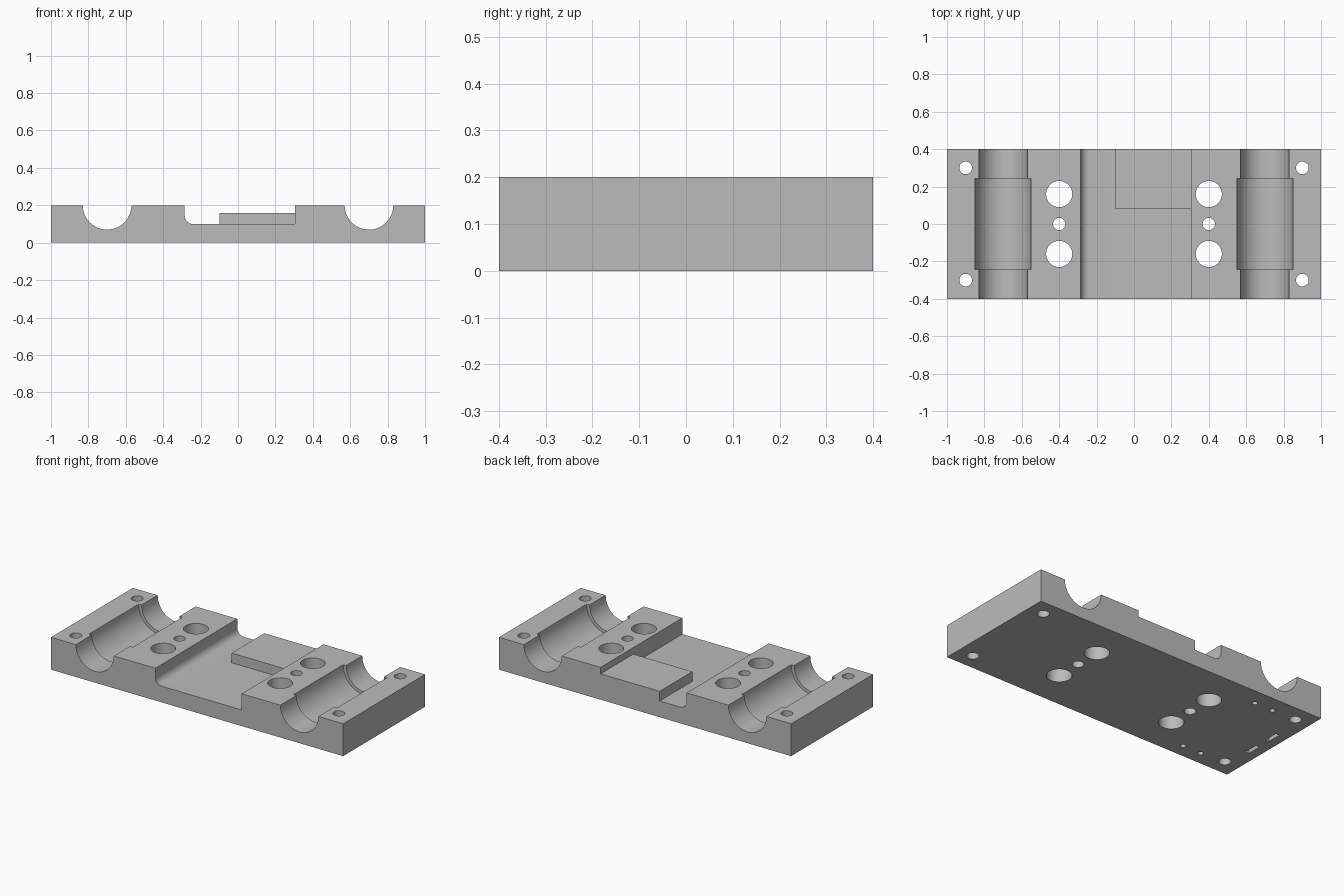
import bpy
import bmesh
from math import sin, cos, pi
from mathutils import Matrix, Vector

if "Cube" in bpy.data.objects:
    bpy.data.objects.remove(bpy.data.objects["Cube"], do_unlink=True)

LENGTH, DEPTH, HEIGHT = 2.0, 0.8, 0.2
FLOOR = 0.1
GROOVE_X, GROOVE_R, RECESS_R = 0.7, 0.13, 0.15
WALL_L, WALL_R, FILLET = -0.285, 0.305, 0.045

grey = bpy.data.materials.new("machined grey")
grey.use_nodes = True
grey.diffuse_color = (0.5, 0.5, 0.5, 1)
grey.node_tree.nodes["Principled BSDF"].inputs["Base Color"].default_value = (0.5, 0.5, 0.5, 1)


def make_object(name, bm):
    bmesh.ops.recalc_face_normals(bm, faces=bm.faces)
    mesh = bpy.data.meshes.new(name)
    bm.to_mesh(mesh)
    bm.free()
    obj = bpy.data.objects.new(name, mesh)
    obj.data.materials.append(grey)
    bpy.context.collection.objects.link(obj)
    return obj


def arc(cx, cz, r, start, end, steps):
    angles = [start + (end - start) * i / steps for i in range(steps + 1)]
    return [(cx + r * cos(a), cz + r * sin(a)) for a in angles]


def add_box(bm, low, high):
    low, high = Vector(low), Vector(high)
    matrix = Matrix.Translation((low + high) / 2) @ Matrix.Diagonal((*(high - low), 1))
    bmesh.ops.create_cube(bm, size=1, matrix=matrix)


def add_drill(bm, x, y, r, top):
    bottom = -0.05
    bmesh.ops.create_cone(bm, cap_ends=True, segments=32, radius1=r, radius2=r,
                          depth=top - bottom,
                          matrix=Matrix.Translation((x, y, (top + bottom) / 2)))


# Block profile: two bearing grooves and a channel with one filleted corner
profile = [(-LENGTH / 2, 0), (-LENGTH / 2, HEIGHT)]
profile += arc(-GROOVE_X, HEIGHT, GROOVE_R, pi, 2 * pi, 24)
profile += [(WALL_L, HEIGHT)]
profile += arc(WALL_L + FILLET, FLOOR + FILLET, FILLET, pi, 1.5 * pi, 8)
profile += [(WALL_R, FLOOR), (WALL_R, HEIGHT)]
profile += arc(GROOVE_X, HEIGHT, GROOVE_R, pi, 2 * pi, 24)
profile += [(LENGTH / 2, HEIGHT), (LENGTH / 2, 0)]

bm = bmesh.new()
face = bm.faces.new([bm.verts.new((x, -DEPTH / 2, z)) for x, z in profile])
swept = bmesh.ops.extrude_face_region(bm, geom=[face])
verts = [v for v in swept["geom"] if isinstance(v, bmesh.types.BMVert)]
bmesh.ops.translate(bm, verts=verts, vec=(0, DEPTH, 0))
block = make_object("base_block", bm)

# Cutters: wider bearing seats, through holes and blind pockets underneath
bm = bmesh.new()
for side in (-1, 1):
    seat = Matrix.Translation((side * GROOVE_X, 0, HEIGHT)) @ Matrix.Rotation(pi / 2, 4, "X")
    bmesh.ops.create_cone(bm, cap_ends=True, segments=48, radius1=RECESS_R,
                          radius2=RECESS_R, depth=0.485, matrix=seat)
    add_drill(bm, side * 0.4, 0, 0.033, 0.3)
    for end in (-1, 1):
        add_drill(bm, side * 0.9, end * 0.3, 0.034, 0.3)
        add_drill(bm, side * 0.4, end * 0.16, 0.07, 0.3)
for end in (-1, 1):
    for x in (-0.615, -0.74):
        add_drill(bm, x, end * 0.305 - 0.01, 0.016, 0.04)
    y = end * 0.085 - 0.015
    add_box(bm, (-0.942, y - 0.045, -0.05), (-0.918, y + 0.045, 0.04))
cutter = make_object("hole_cutter", bm)
cutter.hide_render = True

cut = block.modifiers.new("holes", "BOOLEAN")
cut.operation = "DIFFERENCE"
cut.solver = "EXACT"
cut.object = cutter
bpy.ops.object.select_all(action="DESELECT")
bpy.context.view_layer.objects.active = block
block.select_set(True)
bpy.ops.object.modifier_apply(modifier=cut.name)
bpy.data.objects.remove(cutter, do_unlink=True)
bpy.ops.object.shade_smooth_by_angle(angle=pi / 6)

# Raised pad on the channel floor
bm = bmesh.new()
add_box(bm, (-0.1, 0.08, FLOOR), (WALL_R, DEPTH / 2, 0.16))
make_object("raised_pad", bm)
